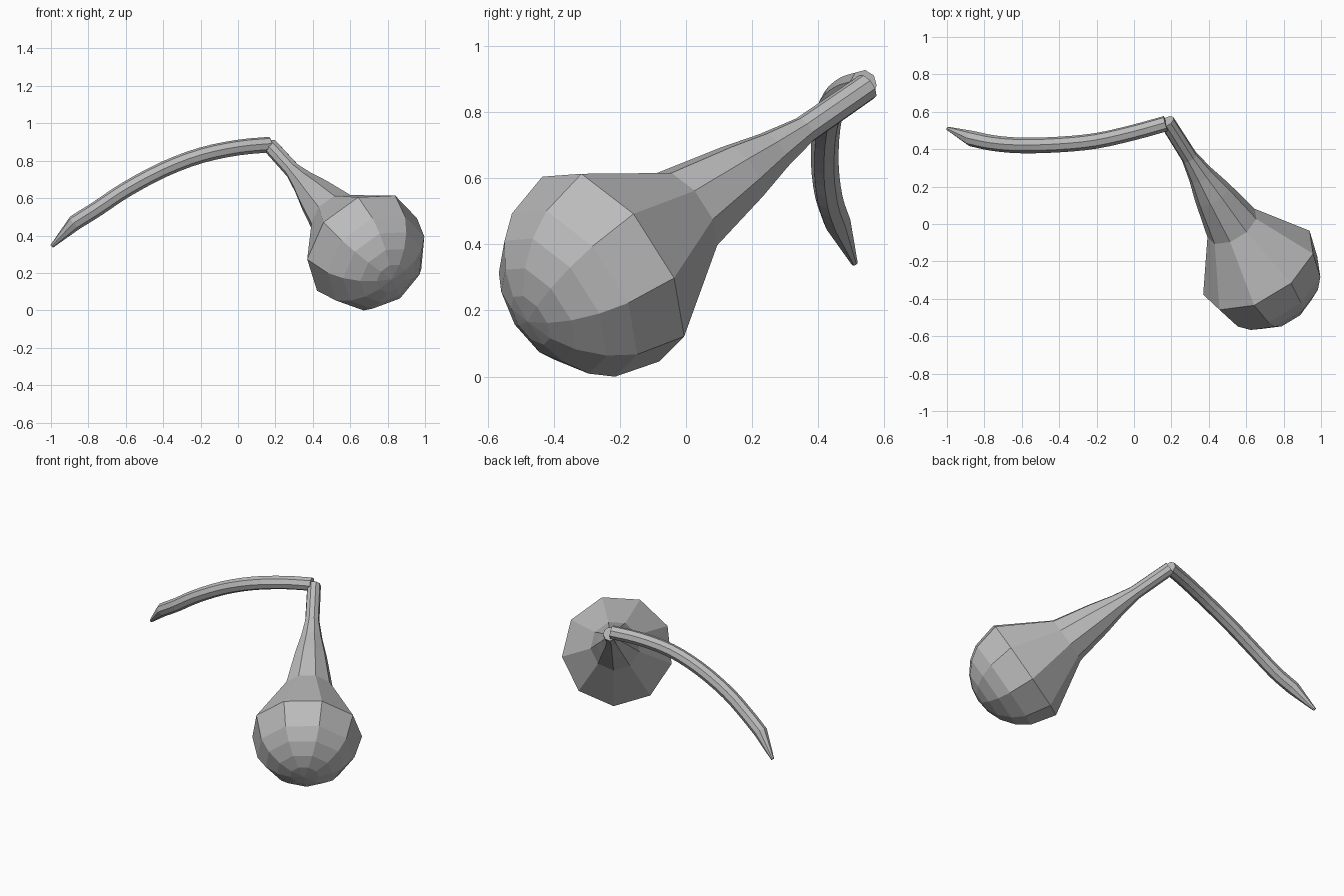
import bpy, bmesh, math
from mathutils import Vector

default = bpy.data.objects.get("Cube")
if default:
    bpy.data.objects.remove(default, do_unlink=True)

grey = bpy.data.materials.new("plain grey")
grey.use_nodes = True
grey.diffuse_color = (0.5, 0.5, 0.5, 1)
grey.node_tree.nodes["Principled BSDF"].inputs["Base Color"].default_value = (0.5, 0.5, 0.5, 1)


def loft(name, rings):
    """Skin a list of (centre, u, v, radius, sides) rings and cap both ends."""
    bm = bmesh.new()
    loops = []
    for centre, u, v, radius, sides in rings:
        loop = []
        for i in range(sides):
            a = math.tau * i / sides
            loop.append(bm.verts.new(centre + radius * (math.cos(a) * u + math.sin(a) * v)))
        loops.append(loop)
    for low, high in zip(loops, loops[1:]):
        n = len(low)
        for i in range(n):
            j = (i + 1) % n
            bm.faces.new((low[i], low[j], high[j], high[i]))
    bm.faces.new(loops[0])
    bm.faces.new(loops[-1])
    bmesh.ops.remove_doubles(bm, verts=bm.verts, dist=0.0005)
    bmesh.ops.recalc_face_normals(bm, faces=bm.faces)
    mesh = bpy.data.meshes.new(name)
    bm.to_mesh(mesh)
    bm.free()
    mesh.materials.append(grey)
    obj = bpy.data.objects.new(name, mesh)
    bpy.context.collection.objects.link(obj)
    return obj


# Bulb and neck: nine-sided turned shape on a slanted axis
BULB_CENTRE = Vector((0.668, -0.233, 0.336))
BULB_RADIUS = 0.337
axis = Vector((0.46, -0.73, -0.505)).normalized()
side = Vector((0.272, 0.203, -0.036))
side = (side - axis * side.dot(axis)).normalized()
up = axis.cross(side)

# Distance back along the axis, radius
neck = [(1.07, 0.042), (0.81, 0.044), (0.68, 0.068), (0.545, 0.102), (0.31, 0.15)]
profile = [(-t, r) for t, r in neck]
for degrees in (0, 28, 44, 60, 75, 89.95):
    a = math.radians(degrees)
    profile.append((BULB_RADIUS * math.sin(a), BULB_RADIUS * math.cos(a)))
loft("bulb_and_neck", [(BULB_CENTRE + axis * t, side, up, r, 9) for t, r in profile])

# Curved arm: thin tube lying in one slanted plane, tapering to a point
path = [Vector(p) for p in (
    (0.17, 0.537, 0.886), (0, 0.49, 0.87), (-0.2, 0.445, 0.828), (-0.4, 0.425, 0.752),
    (-0.6, 0.42, 0.645), (-0.75, 0.432, 0.545), (-0.87, 0.457, 0.47))]
TIP = Vector((-0.995, 0.51, 0.343))
STEPS = 3


def spline(points, steps):
    """Smooth path through the points."""
    padded = [2 * points[0] - points[1]] + points + [2 * points[-1] - points[-2]]
    out = []
    for a, b, c, d in zip(padded, padded[1:], padded[2:], padded[3:]):
        for k in range(steps):
            t = k / steps
            out.append(0.5 * (2 * b + (c - a) * t + (2 * a - 5 * b + 4 * c - d) * t ** 2
                              + (3 * b - a - 3 * c + d) * t ** 3))
    return out + [points[-1]]


centres = spline(path, STEPS) + [TIP]
plane_normal = Vector((0.297, -0.748, -0.594)).normalized()
rings = []
for i, centre in enumerate(centres):
    before, after = centres[max(i - 1, 0)], centres[min(i + 1, len(centres) - 1)]
    tangent = (after - before).normalized()
    v = tangent.cross(plane_normal).normalized()
    u = v.cross(tangent).normalized()
    rings.append((centre, u, v, 0.01 if i == len(centres) - 1 else 0.042, 8))
loft("curved_arm", rings)
